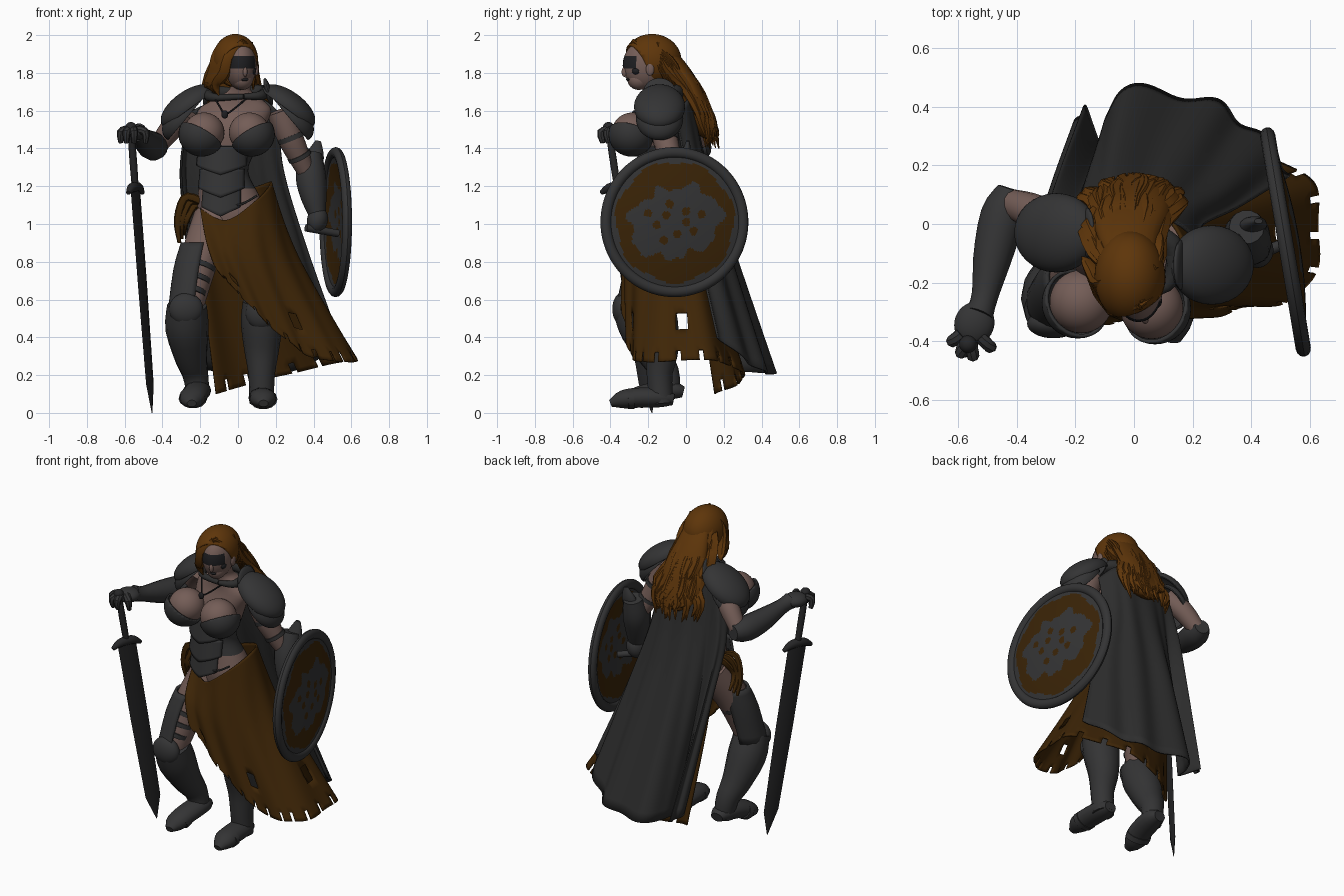
import bpy, bmesh, math, random
from math import sin, cos, pi, radians
from mathutils import Vector, Matrix, Euler

if "Cube" in bpy.data.objects:
    bpy.data.objects.remove(bpy.data.objects["Cube"])
random.seed(4)
made = []


def paint(name, *rgb):
    m = bpy.data.materials.new(name)
    m.use_nodes = True
    m.diffuse_color = (*rgb, 1)
    m.node_tree.nodes["Principled BSDF"].inputs["Base Color"].default_value = (*rgb, 1)
    return m


STEEL = paint("dark steel", .034, .034, .035)
CLOTH = paint("charcoal cloth", .026, .026, .026)
BLADE = paint("blade grey", .019, .019, .02)
SKIN = paint("skin", .175, .11, .095)
HAIR = paint("copper hair", .112, .036, .003)
BROWN = paint("brown cloth", .048, .0185, .002)
WOOD = paint("shield brown", .042, .017, .002)
MASK = paint("mask black", .013, .013, .015)


def finish(name, bm, mats, rule=None, thick=0):
    """Turn a bmesh into an object, colouring faces by a rule on their centres."""
    mats = mats if isinstance(mats, list) else [mats]
    bmesh.ops.recalc_face_normals(bm, faces=bm.faces)
    for f in bm.faces:
        f.material_index = rule(f.calc_center_median()) if rule else 0
    me = bpy.data.meshes.new(name)
    bm.to_mesh(me)
    bm.free()
    for m in mats:
        me.materials.append(m)
    ob = bpy.data.objects.new(name, me)
    bpy.context.collection.objects.link(ob)
    if thick:
        mod = ob.modifiers.new("thickness", "SOLIDIFY")
        mod.thickness, mod.offset = thick, 0
    made.append(ob)


def spline(pts, n):
    """Smooth path through the points, sampled n times."""
    P = [Vector(p) for p in pts]
    out = []
    for i in range(n):
        t = i / (n - 1) * (len(P) - 1)
        k = min(int(t), len(P) - 2)
        f = t - k
        a, b, c, d = P[max(k - 1, 0)], P[k], P[k + 1], P[min(k + 2, len(P) - 1)]
        out.append(b + (c - a) * (f / 2) + (2 * a - 5 * b + 4 * c - d) * (f * f / 2)
                   + (3 * b - a - 3 * c + d) * (f ** 3 / 2))
    return out


def loft(name, rings, mats, closed=True, caps=True, rule=None, thick=0, cut=None):
    bm = bmesh.new()
    V = [[bm.verts.new(p) for p in r] for r in rings]
    n = len(rings[0])
    for j in range(len(V) - 1):
        for i in range(n if closed else n - 1):
            if not (cut and cut(i, j)):
                k = (i + 1) % n
                bm.faces.new((V[j][i], V[j][k], V[j + 1][k], V[j + 1][i]))
    if closed and caps:
        bm.faces.new(V[0])
        bm.faces.new(V[-1])
    finish(name, bm, mats, rule, thick)


def tube(name, pts, mats, sides=14, n=12, flat=1):
    """Limb, lock or rod along (x, y, z, radius) points."""
    path = spline(pts, n)
    C = [p.to_3d() for p in path]
    whole = (C[-1] - C[0]).normalized()
    ref = Vector((0, 1, 0)) if abs(whole.y) < .75 else Vector((0, 0, 1))
    rings = []
    for i, p in enumerate(path):
        d = (C[min(i + 1, len(C) - 1)] - C[max(i - 1, 0)]).normalized()
        s = d.cross(ref).normalized()
        o = s.cross(d)
        r = max(p[3], .002)
        rings.append([C[i] + s * r * cos(a) + o * r * flat * sin(a)
                      for a in (2 * pi * k / sides for k in range(sides))])
    loft(name, rings, mats)


def ball(name, c, r, mats, rot=(0, 0, 0), cut=None, thick=0, rule=None):
    """Ellipsoid, optionally sliced open by a (point, normal) plane on the unit sphere."""
    bm = bmesh.new()
    bmesh.ops.create_uvsphere(bm, u_segments=32, v_segments=24, radius=1)
    if cut:
        bmesh.ops.bisect_plane(bm, geom=bm.verts[:] + bm.edges[:] + bm.faces[:],
                               plane_co=cut[0], plane_no=cut[1], clear_outer=True)
    M = Matrix.Translation(c) @ Euler([radians(a) for a in rot]).to_matrix().to_4x4() @ Matrix.Diagonal((*r, 1))
    bm.transform(M)
    finish(name, bm, mats, rule, thick)


def shell(name, pts, a0, a1, mat, dip=0):
    """Curved plate wrapped around an upright path, with a pointed lower edge."""
    rows = []
    for j, p in enumerate(spline(pts, 7)):
        row = []
        for i in range(15):
            s = i / 14
            a = radians(a0 + (a1 - a0) * s)
            row.append((p.x + p.w * cos(a), p.y + p.w * sin(a), p.z - dip * j / 6 * (1 - abs(2 * s - 1))))
        rows.append(row)
    loft(name, rows, mat, closed=False, thick=.015)


def drape(name, grid, nu, nv, mat, waves, depth, cut=None):
    """Hanging cloth through rows of control points, with growing folds."""
    cols = list(zip(*[spline(row, nu) for row in grid]))
    cols = [spline(c, nv) for c in cols]
    rows = []
    for j in range(nv):
        row = []
        for i in range(nu):
            p = cols[i][j].copy()
            out = Vector((p.x, p.y + .1, 0)).normalized()
            row.append(p + out * depth * (j / nv) * sin(waves * 2 * pi * i / nu))
        rows.append(row)
    loft(name, rows, mat, closed=False, thick=.01, cut=cut)


# torso: bodice in steel, chest and hips in skin
body = [(-.03, -.07, .92, .15, .12), (-.03, -.08, 1.05, .18, .14), (-.05, -.09, 1.15, .165, .125),
        (-.07, -.11, 1.28, .125, .1), (-.05, -.12, 1.4, .15, .115), (-.04, -.12, 1.5, .18, .12),
        (-.02, -.11, 1.6, .2, .1), (0, -.12, 1.66, .13, .09), (.01, -.16, 1.71, .058, .06), (.02, -.19, 1.78, .052, .06)]
path = list(zip(spline([b[:3] for b in body], 40), spline([(b[3], b[4], 0) for b in body], 40)))
turn = Matrix.Rotation(-.22, 3, "Z")
loft("torso", [[c + turn @ Vector((r.x * cos(a * pi / 16), r.y * sin(a * pi / 16), 0)) for a in range(32)]
               for c, r in path], [SKIN, STEEL], rule=lambda c: int(1.2 < c.z < 1.41 or (c.y > -.1 and c.z > 1.2)))
for side, s, x, y in (("left", 1, .06, -.285), ("right", -1, -.18, -.265)):
    ball(side + "_breast", (x, y, 1.485), (.108, .108, .105), SKIN)
    ball(side + "_breast_cup", (x + s * .012, y - .004, 1.475), (.117, .116, .112), STEEL, thick=.012,
         cut=((0, 0, -.05), (-.6 * s, .35, 1)))
for i, (z, w) in enumerate(((1.41, 60), (1.29, 52), (1.19, 42))):
    shell(f"belly_plate_{i + 1}", [(-.075, -.1, z, .145), (-.08, -.11, z - .1, .15)], 265 - w, 265 + w, STEEL, .05)
tube("waist_strap", [(.1, -.23, 1.15, .006), (0, -.245, 1.1, .006), (-.15, -.22, 1.1, .006)], STEEL, 6)
tube("collar", [(.03, -.235, 1.675, .014), (.12, -.2, 1.68, .025), (.13, -.07, 1.7, .035), (0, -.03, 1.7, .035),
                (-.14, -.06, 1.69, .035), (-.13, -.18, 1.67, .022), (.03, -.235, 1.675, .014)], CLOTH, 10, 36)
tube("necklace", [(-.12, -.2, 1.66, .005), (-.09, -.24, 1.61, .005), (-.07, -.265, 1.58, .005),
                  (-.02, -.25, 1.61, .005), (.05, -.23, 1.67, .005)], MASK, 6)
ball("pendant", (-.07, -.275, 1.58), (.018, .012, .022), MASK)

# head, with the mask as a band across the eyes
ball("head", (.015, -.22, 1.84), (.083, .115, .13), [SKIN, MASK],
     rule=lambda c: int(1.83 < c.z < 1.885 and c.y < -.262))
ball("jaw", (.024, -.25, 1.765), (.055, .06, .055), SKIN)
ball("nose", (.038, -.325, 1.805), (.012, .016, .026), SKIN)
ball("lips", (.034, -.305, 1.765), (.022, .012, .009), MASK)
ball("left_ear", (.098, -.19, 1.82), (.012, .022, .035), SKIN)
ball("cheek_paint", (.076, -.262, 1.81), (.02, .025, .02), MASK)

# hair: cap swept to the right, long back mass and overlapping wavy locks
ball("hair_cap", (-.014, -.18, 1.865), (.115, .15, .135), HAIR, thick=.012, cut=((0, -.5, -.25), (.35, -1, -.45)))
tube("hair_back", [(-.01, -.12, 1.93, .08), (-.02, -.03, 1.8, .11), (-.01, .04, 1.66, .135), (0, .1, 1.52, .12),
                   (0, .14, 1.46, .05)], HAIR, 20, 16, .5)
for i in range(26):
    t = -1 + 2 * i / 25
    w, e = random.uniform(-.025, .025), random.uniform(-.03, .09)
    tube(f"back_lock_{i + 1}", [(t * .06, -.15, 1.96, .018), (t * .1 - .02, -.06 - .06 * t * t, 1.86 + w, .03),
                                (t * .12 - .025 + w, .06 - .08 * t * t, 1.73, .034), (t * .14 - w, .12 - .06 * t * t, 1.6, .032),
                                (t * .16 + w, .15 - .06 * t * t, 1.52, .028), (t * .15, .175 - .07 * t * t, 1.42 + e, .003)],
         HAIR, 6, 14, .7)
for i in range(8):
    f = i * .014
    tube(f"right_lock_{i + 1}", [(.02 - f, -.28 + f, 1.96, .02), (-.05 - f * .6, -.3 + f, 1.89, .032),
                                 (-.075 - f * .5, -.28 + f, 1.8, .036), (-.12 - f * .4, -.23 + f, 1.74, .026),
                                 (-.1 - f * .8, -.21 + f, 1.68 + f * .5, .004)], HAIR, 8, 12, .6)
    tube(f"left_lock_{i + 1}", [(.015, -.28 + f, 1.965, .018), (.07, -.23 + f, 1.92, .018),
                                (.083, -.15 + f, 1.84, .02), (.08, -.09 + f, 1.72 - f * .5, .004)], HAIR, 8, 10, .6)

# layered, flattened pauldrons
for side, s, y in (("left", 1, -.14), ("right", -1, -.03)):
    for i, (x, z, tilt, r) in enumerate(((.265, 1.62, 36, .16), (.29, 1.56, 50, .135))):
        ball(f"{side}_pauldron_{i + 1}", (s * x, y, z), (r, .128 - .01 * i, .075), STEEL, (0, s * tilt, 0),
             cut=((0, 0, -.15), (0, 0, -1)), thick=.015)
    ball(side + "_neck_guard", (s * .16, y, 1.7), (.018, .085, .075), STEEL, (0, s * -15, 0))

# arms and gauntlets
tube("left_upper_arm", [(.22, -.13, 1.6, .07), (.28, -.11, 1.45, .068), (.36, -.06, 1.28, .048)], SKIN)
tube("left_gauntlet", [(.385, -.01, 1.37, .06), (.385, -.04, 1.26, .08), (.4, -.07, 1.15, .07), (.42, -.09, 1.05, .045)], STEEL)
tube("left_elbow_fin", [(.39, -.03, 1.28, .06), (.41, 0, 1.37, .045), (.425, .01, 1.44, .015)], STEEL, flat=.6)
ball("left_hand", (.42, -.09, 1.02), (.055, .06, .07), STEEL, (0, 15, 0))
tube("shield_grip", [(.36, -.13, .98, .02), (.53, -.06, .95, .02)], STEEL, 10, 2)
tube("right_upper_arm", [(-.26, -.01, 1.6, .065), (-.34, .04, 1.52, .062), (-.42, .07, 1.42, .05)], SKIN)
tube("right_gauntlet", [(-.42, .12, 1.41, .045), (-.445, .04, 1.41, .075), (-.48, -.1, 1.43, .068),
                        (-.51, -.25, 1.465, .045), (-.53, -.31, 1.485, .05)], STEEL)
ball("right_hand", (-.545, -.34, 1.485), (.068, .075, .042), STEEL, (0, 0, -20))
for i, (x, y) in enumerate(((-.62, -.4), (-.59, -.44), (-.55, -.45), (-.49, -.42))):
    tube(f"right_finger_{i + 1}", [((x - .56) / 2, (y - .35) / 2, 1.5, .022), (x, y, 1.485, .022), (x, y + .01, 1.43, .013)], STEEL, 8, 7)
for i, (a, b) in enumerate((((.275, -.112, 1.47), (.285, -.11, 1.445)), ((.32, -.09, 1.37), (.33, -.085, 1.35)),
                            ((-.33, .033, 1.53), (-.35, .045, 1.51)))):
    tube(f"arm_strap_{i + 1}", [(*a, .073 - .008 * i), (*b, .072 - .008 * i)], STEEL, 14, 2)

# legs, boots and thigh armour
tube("left_thigh", [(.07, -.08, 1.02, .12), (.1, -.12, .8, .1), (.12, -.15, .52, .07)], SKIN)
tube("right_thigh", [(-.12, -.09, 1.02, .12), (-.2, -.19, .82, .1), (-.265, -.28, .52, .07)], SKIN)
tube("left_boot", [(.125, -.17, .59, .1), (.125, -.15, .48, .11), (.125, -.13, .33, .092), (.125, -.14, .2, .07), (.125, -.13, .05, .065)], STEEL)
tube("right_boot", [(-.27, -.29, .57, .105), (-.27, -.24, .45, .115), (-.25, -.16, .3, .088), (-.225, -.1, .2, .068),
                    (-.21, -.09, .09, .06)], STEEL)
for side, x, y, z, toe in (("left", .125, -.13, 0, .01), ("right", -.21, -.08, .04, -.035)):
    tube(side + "_foot", [(x, y + .065, .07 + z, .04), (x, y, .08 + z, .068), (x + toe / 2, y - .13, .08 + z / 2, .072),
                          (x + toe, y - .21, .07, .064), (x + toe, y - .27, .05, .025)], STEEL, flat=.75)
    tube(side + "_toe_cap", [(x + toe * .7, y - .15, .075 + z / 3, .076), (x + toe * .9, y - .18, .072, .075)], STEEL, 14, 2, .72)
ball("left_knee_plate", (.125, -.225, .53), (.085, .055, .09), STEEL)
ball("right_knee_plate", (-.275, -.34, .55), (.09, .05, .085), STEEL)
shell("thigh_guard", [(-.205, -.18, .9, .09), (-.235, -.22, .76, .1), (-.265, -.27, .53, .1)], 95, 285, STEEL)
for i in range(3):
    tube(f"thigh_strap_{i + 1}", [(-.215 - .018 * i, -.205 - .025 * i, .79 - .065 * i, .102 - .006 * i),
                                  (-.222 - .018 * i, -.212 - .025 * i, .765 - .065 * i, .101 - .006 * i)], STEEL, 16, 2)

# cape with broad folds and a rolled pleat near its right edge
drape("cape", [
    [(-.26, -.02, 1.58), (-.24, .01, 1.6), (-.18, .02, 1.63), (-.09, .03, 1.66), (.06, .03, 1.67), (.15, 0, 1.65), (.22, -.06, 1.58)],
    [(-.3, .02, 1.3), (-.28, .07, 1.3), (-.19, .06, 1.3), (-.1, .1, 1.3), (.06, .1, 1.3), (.17, .07, 1.3), (.24, 0, 1.3)],
    [(-.27, .12, .95), (-.25, .18, .92), (-.17, .13, .9), (-.09, .23, .88), (.1, .22, .88), (.27, .15, .9), (.36, .06, .9)],
    [(-.2, .31, .25), (-.17, .4, .23), (-.11, .28, .22), (-.05, .45, .21), (.22, .43, .21), (.4, .33, .27), (.54, .17, .4)]],
    84, 24, CLOTH, 6, .018)


# long open skirt with a fringed hem and worn holes
def worn(i, j):
    return (j > 25 and i % 5 == 0) or (j in (21, 22) and i % 23 in (9, 10, 11))


drape("skirt", [
    [(-.2, -.16, 1.08), (-.06, -.255, 1.02), (.1, -.24, 1.13), (.175, -.11, 1.22), (.1, .03, 1.2), (-.06, .05, 1.15), (-.22, .02, 1.13)],
    [(-.17, -.29, .92), (-.02, -.32, .82), (.16, -.29, .8), (.3, -.15, .82), (.28, .05, .82), (0, .14, .75), (-.2, .06, .75)],
    [(-.12, -.33, .77), (.1, -.33, .53), (.36, -.29, .31), (.59, -.21, .27), (.6, .14, .28), (.2, .31, .19), (-.12, .16, .1)]],
    96, 29, BROWN, 8, .012, worn)
for i in range(3):
    d = i * .022
    tube(f"hip_knot_{i + 1}", [(-.19, -.1 + d, 1.12, .022), (-.28 + d, -.11 + d, 1.14 - d, .022), (-.32 + d, -.1, 1.02, .02),
                               (-.31 + d * .5, -.08 + d, .9 + d, .01)], BROWN, 8, 12, .6)

# sword, point down
top, tip = Vector((-.567, -.41, 1.5)), Vector((-.455, -.18, 0))
wide, thin = Vector((.4, .92, 0)), Vector((.92, -.4, 0))


def along(t, r=0):
    return (*top.lerp(tip, t), r)


loft("blade", [[top.lerp(tip, t) + v for v in (wide * w, thin * h, wide * -w, thin * -h)]
               for t, w, h in ((.21, .062, .02), (.55, .06, .02), (.9, .05, .016), (1, .002, .002))], BLADE)
tube("sword_grip", [along(-.01, .017), along(.1, .02), along(.21, .018)], BLADE, 10)
g = Vector(along(.21)[:3])
tube("sword_guard", [(*(g + wide * d + Vector((0, 0, z))), r) for d, z, r in
                     ((-.095, -.02, .012), (-.04, .008, .026), (.04, .008, .026), (.095, -.02, .012))], BLADE, 10)
ball("pommel", top + Vector((0, 0, .01)), (.03, .03, .03), BLADE)

# round shield: domed board, irregular emblem patch and heavy rim
centre, facing = Vector((.525, -.06, 1.01)), Vector((.986, .165, 0))
across, upward = Vector((-.165, .986, 0)), Vector((0, 0, 1))
spots = [(.14 * cos(k * 2.4) * (.4 + k / 12), .11 * sin(k * 2.4) * (.4 + k / 12)) for k in range(10)]


def emblem(c):
    a, b = (c - centre).dot(across), (c - centre).dot(upward)
    r, ang = math.hypot(a, b), math.atan2(b, a)
    if r > .318 + .008 * sin(7 * ang):
        return 0
    if r > .215 + .035 * cos(2 * ang - .5) + .018 * sin(7 * ang) + .012 * sin(13 * ang):
        return 1
    return int(any(math.hypot(a - p, b - q) < .022 for p, q in spots))


def disc(r, h):
    return [centre + facing * h + (across * cos(k * pi / 64) + upward * sin(k * pi / 64)) * r for k in range(128)]


radii = [.004 + .364 * k / 36 for k in range(37)]
loft("shield_board", [disc(r, .04 - .3 * r * r) for r in radii] + [disc(r, .02 - .3 * r * r) for r in reversed(radii)],
     [STEEL, WOOD], rule=emblem)
loft("shield_rim", [disc(.368 + .029 * cos(k * pi / 6), -.008 + .026 * sin(k * pi / 6)) for k in range(13)], STEEL, caps=False)

# smooth shading with crisp plate edges
for ob in made:
    ob.select_set(True)
bpy.context.view_layer.objects.active = made[0]
bpy.ops.object.shade_smooth_by_angle(angle=radians(40))
